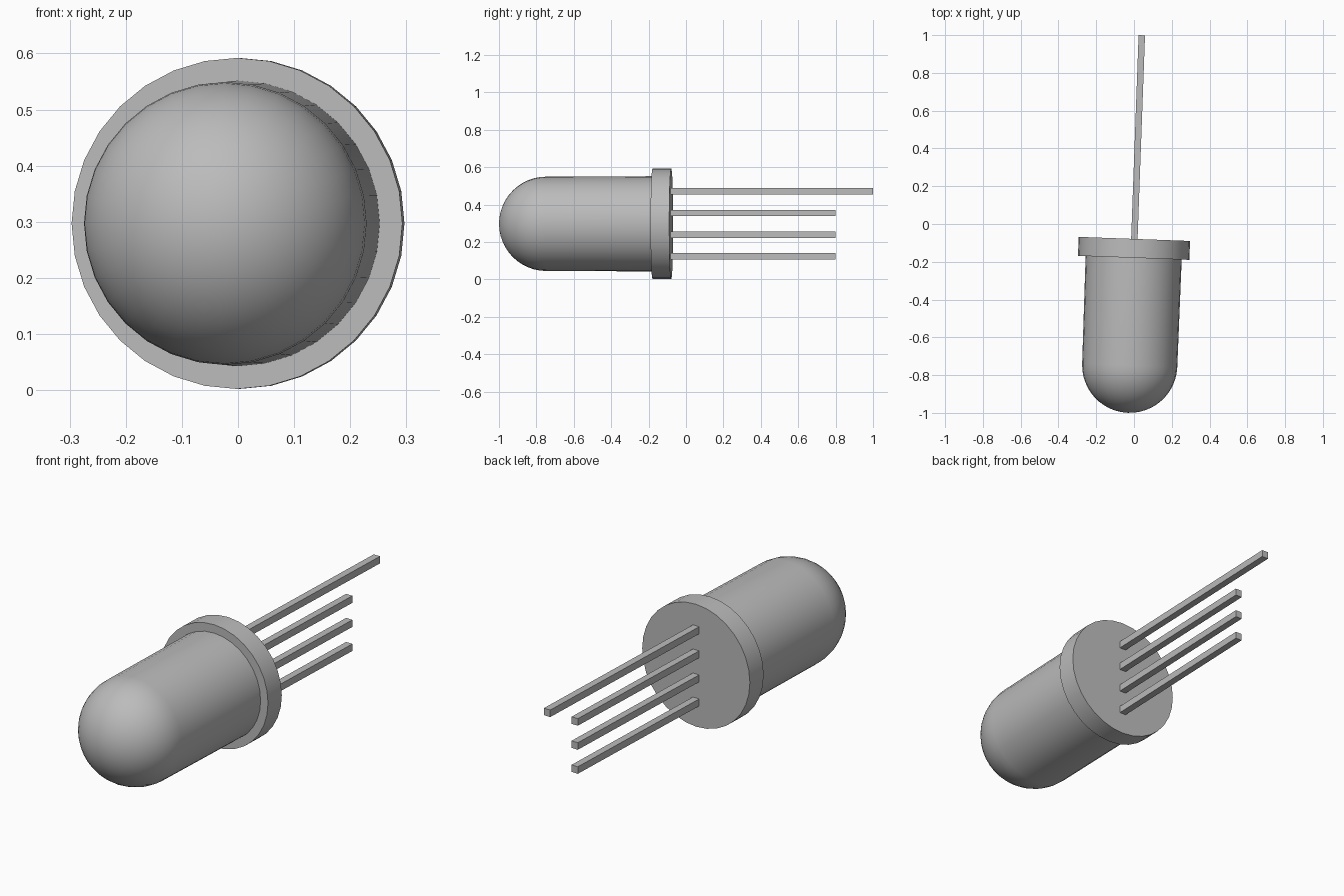
import bpy
import bmesh
from math import sin, cos, pi, radians
from mathutils import Matrix, Vector

cube = bpy.data.objects.get("Cube")
if cube:
    bpy.data.objects.remove(cube, do_unlink=True)

AXIS_Z = 0.297
SIDES = 32
# Everything leans slightly about the vertical, pivoting near the collar
LEAN = (Matrix.Translation((0, -0.13, AXIS_Z))
        @ Matrix.Rotation(radians(-2.1), 4, 'Z')
        @ Matrix.Translation((0, 0.13, 0)))

grey = bpy.data.materials.new("light grey")
grey.use_nodes = True
color = (0.5, 0.5, 0.5, 1)
grey.diffuse_color = color
grey.node_tree.nodes["Principled BSDF"].inputs["Base Color"].default_value = color


def finish(bm, name):
    bmesh.ops.recalc_face_normals(bm, faces=bm.faces)
    bm.transform(LEAN)
    mesh = bpy.data.meshes.new(name)
    bm.to_mesh(mesh)
    bm.free()
    mesh.materials.append(grey)
    obj = bpy.data.objects.new(name, mesh)
    bpy.context.collection.objects.link(obj)
    return obj


def lathe(name, profile):
    """Revolve (radius, y) points around the y axis."""
    bm = bmesh.new()
    verts = [bm.verts.new((0, y, r)) for r, y in profile]
    edges = [bm.edges.new(pair) for pair in zip(verts, verts[1:])]
    bmesh.ops.spin(bm, geom=verts + edges, cent=(0, 0, 0), axis=(0, 1, 0),
                   angle=2 * pi, steps=SIDES)
    bmesh.ops.remove_doubles(bm, verts=bm.verts, dist=0.0005)
    obj = finish(bm, name)
    bpy.ops.object.select_all(action='DESELECT')
    obj.select_set(True)
    bpy.context.view_layer.objects.active = obj
    bpy.ops.object.shade_smooth_by_angle(angle=radians(30))


# Domed bulb with a barely tapered barrel
R = 0.252
steps = 12
dome = [(R * sin(pi / 2 * i / steps), -1 + R - R * cos(pi / 2 * i / steps))
        for i in range(steps + 1)]
lathe("bulb", dome + [(0.2545, -0.17), (0, -0.17)])

# Collar disc behind the bulb
lathe("collar", [(0, -0.179), (0.295, -0.179), (0.295, -0.079), (0, -0.079)])

# Four square pins in a vertical row, the top one longer
WIDTH = 0.034
START = -0.085
for i in range(4):
    end = 1.0 if i == 3 else 0.8
    bm = bmesh.new()
    bmesh.ops.create_cube(bm, size=1)
    bmesh.ops.scale(bm, verts=bm.verts, vec=(WIDTH, end - START, WIDTH))
    bmesh.ops.translate(bm, verts=bm.verts,
                        vec=Vector((0, (end + START) / 2, (i - 1.5) * 0.116)))
    finish(bm, f"pin_{i + 1}")
